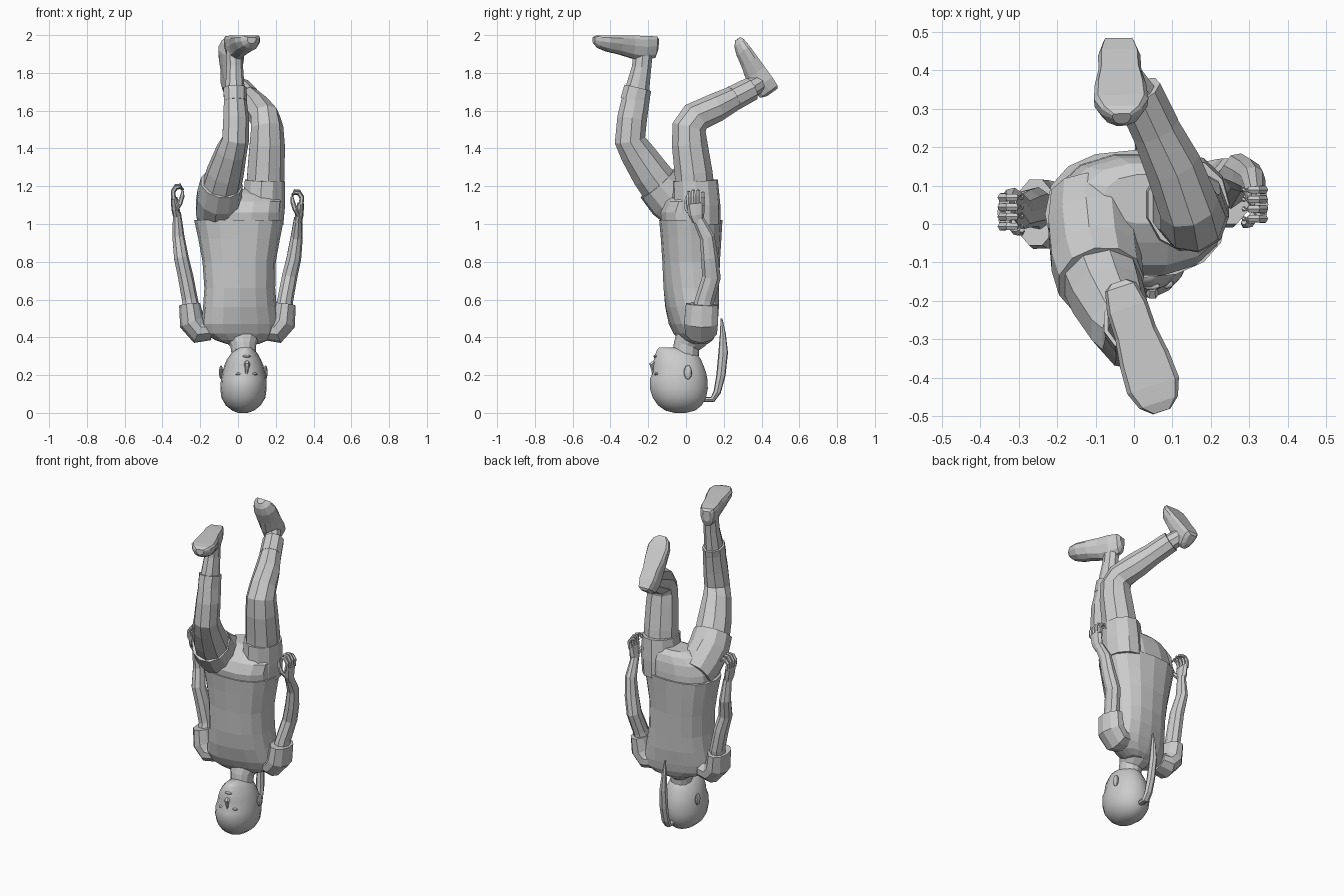
import bpy, bmesh
from math import cos, sin, pi
from mathutils import Vector as V


def skin(name, rings, caps=True):
    """Bridge a list of equally sized point rings into one mesh."""
    bm = bmesh.new()
    loops = [[bm.verts.new(p) for p in r] for r in rings]
    n = len(loops[0])
    for a, b in zip(loops, loops[1:]):
        for i in range(n):
            j = (i + 1) % n
            bm.faces.new((a[i], a[j], b[j], b[i]))
    if caps:
        bm.faces.new(loops[0][::-1])
        bm.faces.new(loops[-1])
    bmesh.ops.recalc_face_normals(bm, faces=bm.faces)
    me = bpy.data.meshes.new(name)
    bm.to_mesh(me)
    bm.free()
    ob = bpy.data.objects.new(name, me)
    bpy.context.collection.objects.link(ob)
    return ob


def se(a, k):
    c = cos(a)
    return (abs(c) ** k) * (1 if c >= 0 else -1)


def stack(name, rows, n=14, k=0.85):
    """Horizontal sections: z, x min, x max, y min, y max."""
    rings = []
    for z, x0, x1, y0, y1 in rows:
        rings.append([V(((x0 + x1) / 2 + (x1 - x0) / 2 * se(2 * pi * i / n, k),
                         (y0 + y1) / 2 + (y1 - y0) / 2 * se(2 * pi * i / n - pi / 2, k), z))
                      for i in range(n)])
    return skin(name, rings)


def tube(name, pts, n=9):
    """Path points: x, y, z, radius across, radius in depth."""
    ps = [V(p[:3]) for p in pts]
    rings = []
    for i, p in enumerate(pts):
        t = V((0, 0, 0))
        if i:
            t += (ps[i] - ps[i - 1]).normalized()
        if i < len(ps) - 1:
            t += (ps[i + 1] - ps[i]).normalized()
        t.normalize()
        ref = V((1, 0, 0)) if abs(t.x) < 0.85 else V((0, 0, -1 if t.x > 0 else 1))
        u = (ref - t * ref.dot(t)).normalized()
        w = t.cross(u)
        rv = p[4] if len(p) > 4 else p[3]
        rings.append([ps[i] + u * p[3] * cos(2 * pi * j / n) + w * rv * sin(2 * pi * j / n)
                      for j in range(n)])
    return skin(name, rings)


def foot(name, heel, toe, up):
    """Shoe sections along the sole: position, half width, height, toe spring."""
    heel, toe, up = V(heel), V(toe), V(up)
    d = toe - heel
    side = d.cross(up).normalized()
    up = side.cross(d).normalized()
    rings = []
    for t, w, h, s in ((0, .022, .08, .015), (.04, .042, .115, .003), (.2, .055, .13, 0), (.4, .056, .12, 0),
                       (.6, .067, .1, 0), (.8, .071, .085, 0), (.93, .053, .068, .003), (1, .024, .045, .012)):
        c = heel + d * t
        rings.append([c + side * w * a + up * (s + (h - s) * b) for a, b in
                      ((-.85, 0), (.85, 0), (1, .15), (.97, .45), (.7, .82), (.25, 1),
                       (-.25, 1), (-.7, .82), (-.97, .45), (-1, .15))])
    return skin(name, rings)


def ball(name, loc, scale, seg=10, rings=6):
    bpy.ops.mesh.primitive_uv_sphere_add(segments=seg, ring_count=rings, radius=1, location=loc)
    ob = bpy.context.object
    ob.name, ob.scale = name, scale
    return ob


# head, upside down with the crown on the ground
head = stack("head", [
    (0.0, 0, .05, -.06, 0), (.012, -.03, .085, -.11, .05), (.04, -.065, .12, -.15, .085),
    (.08, -.088, .145, -.178, .108), (.13, -.094, .152, -.194, .118), (.18, -.09, .15, -.194, .115),
    (.215, -.083, .143, -.177, .108), (.25, -.073, .135, -.178, .095), (.285, -.058, .12, -.172, .08),
    (.312, -.038, .105, -.164, .06), (.333, -.015, .088, -.155, .02), (.347, .012, .068, -.142, -.06)], 18, 1)
head.data.polygons.foreach_set("use_smooth", [True] * len(head.data.polygons))

# face details
tube("nose", [(.045, -.172, .2, .006), (.047, -.178, .235, .01), (.048, -.182, .257, .017, .015),
              (.048, -.168, .268, .012)], 6)
ball("lips", (.045, -.162, .3), (.024, .01, .008))
for x, y in ((.004, -.17), (.086, -.156)):
    ball("eye", (x, y, .206), (.018, .012, .008))
for x in (-.09, .146):
    ball("ear", (x, .01, .215), (.011, .022, .038))

# neck and ponytail
tube("neck", [(.03, -.01, .24, .07, .075), (.03, -.002, .31, .064, .07), (.028, .003, .355, .068, .07),
              (.024, .03, .395, .095, .085), (.02, .045, .44, .12, .09)], 12)
tube("ponytail", [(.03, .09, .07, .02, .014), (.03, .14, .07, .024, .016), (.03, .165, .11, .025, .02),
                  (.027, .185, .2, .025, .025), (.022, .197, .32, .022, .026),
                  (.018, .195, .42, .014, .016), (.016, .188, .5, .005, .005)], 7)

# shirt, with the shoulders twisted against the hips
shirt = stack("shirt", [
    (.365, -.06, .11, .0, .11), (.385, -.12, .16, -.03, .135), (.42, -.18, .215, -.055, .15),
    (.47, -.195, .22, -.08, .16), (.56, -.185, .205, -.105, .172), (.66, -.178, .197, -.118, .176),
    (.8, -.188, .2, -.125, .18), (.92, -.21, .222, -.133, .187), (1.02, -.232, .242, -.142, .193)], 16)
for v in shirt.data.vertices:
    v.co.y += .2 * (v.co.x - .02) * max(0, min(1, (.85 - v.co.z) / .4))

# shorts: pelvis and two leg openings
stack("shorts_pelvis", [
    (.98, -.215, .23, -.13, .185), (1.06, -.212, .235, -.138, .183), (1.12, -.19, .24, -.11, .175),
    (1.16, -.14, .22, -.05, .16), (1.185, -.08, .16, .0, .13)], 14)
tube("shorts_leg_front", [(-.11, .075, 1.04, .11, .115), (-.108, .0, 1.085, .12, .135),
                          (-.1, -.09, 1.145, .12, .128), (-.087, -.15, 1.215, .114, .118)], 11)
tube("shorts_leg_rear", [(.13, .055, 1.0, .11, .13), (.135, .055, 1.1, .114, .128),
                         (.14, .05, 1.23, .108, .12)], 11)

# front leg
tube("front_leg", [(-.1, -.1, 1.15, .108, .112), (-.068, -.19, 1.27, .1, .103),
                   (-.035, -.265, 1.385, .083, .09), (-.015, -.297, 1.445, .073, .083),
                   (-.012, -.285, 1.56, .07, .08), (-.017, -.262, 1.68, .06, .074)], 9)
tube("front_cuff", [(-.015, -.272, 1.65, .062, .077), (-.018, -.255, 1.72, .064, .074)], 9)
tube("front_ankle", [(-.018, -.26, 1.7, .054, .066), (-.018, -.235, 1.83, .045, .052),
                     (-.02, -.225, 1.93, .045, .052)], 9)
foot("front_foot", (-.04, -.15, 1.995), (.072, -.488, 2.0), (0, 0, -1))

# rear leg
tube("rear_leg", [(.14, .05, 1.15, .1, .105), (.145, .04, 1.27, .102, .102), (.152, .02, 1.42, .096, .096),
                  (.152, .016, 1.51, .088, .092), (.142, .05, 1.565, .08, .085),
                  (.1, .155, 1.615, .075, .078), (.045, .27, 1.675, .062, .064)], 9)
tube("rear_cuff", [(.055, .25, 1.665, .065, .068), (.01, .345, 1.715, .063, .064)], 9)
tube("rear_ankle", [(.025, .31, 1.7, .054), (-.02, .38, 1.74, .048), (-.045, .425, 1.775, .04)], 9)
foot("rear_foot", (-.04, .495, 1.725), (-.032, .297, 1.997), (0, -.81, -.58))

# arms: sleeve, elbow and hand depth, side, and x/z placement differ left and right
for side, cx, ys, ye, yh, dz in ((-1, -.016, .025, .04, .03, .03), (1, .01, .08, .135, .05, 0)):
    tag = "left" if side < 0 else "right"
    X = lambda v: cx + side * v
    tube(tag + "_sleeve", [(X(.13), ys, .44, .055, .075), (X(.19), ys, .435, .07, .088),
                           (X(.228), ys, .48, .068, .094), (X(.24), ys + .005, .575, .056, .09)], 10)
    tube(tag + "_arm", [(X(.225), ys, .5, .05, .06), (X(.24), ys + .02, .6, .043, .052),
                        (X(.262), ye, .72, .042, .05), (X(.285), ye - .01, .82, .04, .046),
                        (X(.3), (ye + yh) / 2 + .02, .93, .033, .04),
                        (X(.308), yh + .012, 1.03 + dz, .022, .03)], 9)
    tube(tag + "_palm", [(X(.308), yh + .012, 1.01 + dz, .02, .028), (X(.315), yh + .005, 1.05 + dz, .022, .042),
                         (X(.322), yh, 1.11 + dz, .018, .048)], 8)
    for i, k in enumerate((.9, 1, 1, .85)):
        y = yh - .036 + .025 * i
        tube(tag + "_finger", [(X(.324), y, 1.1 + dz, .013), (X(.328), y, 1.1 + dz + .045 * k, .012),
                               (X(.312), y, 1.1 + dz + .072 * k, .011), (X(.29), y, 1.1 + dz + .075 * k, .01),
                               (X(.276), y, 1.1 + dz + .055 * k, .007)], 6)
    tube(tag + "_thumb", [(X(.31), yh - .02, 1.05 + dz, .014), (X(.292), yh - .045, 1.08 + dz, .014),
                          (X(.28), yh - .05, 1.115 + dz, .012), (X(.276), yh - .045, 1.145 + dz, .007)], 6)
